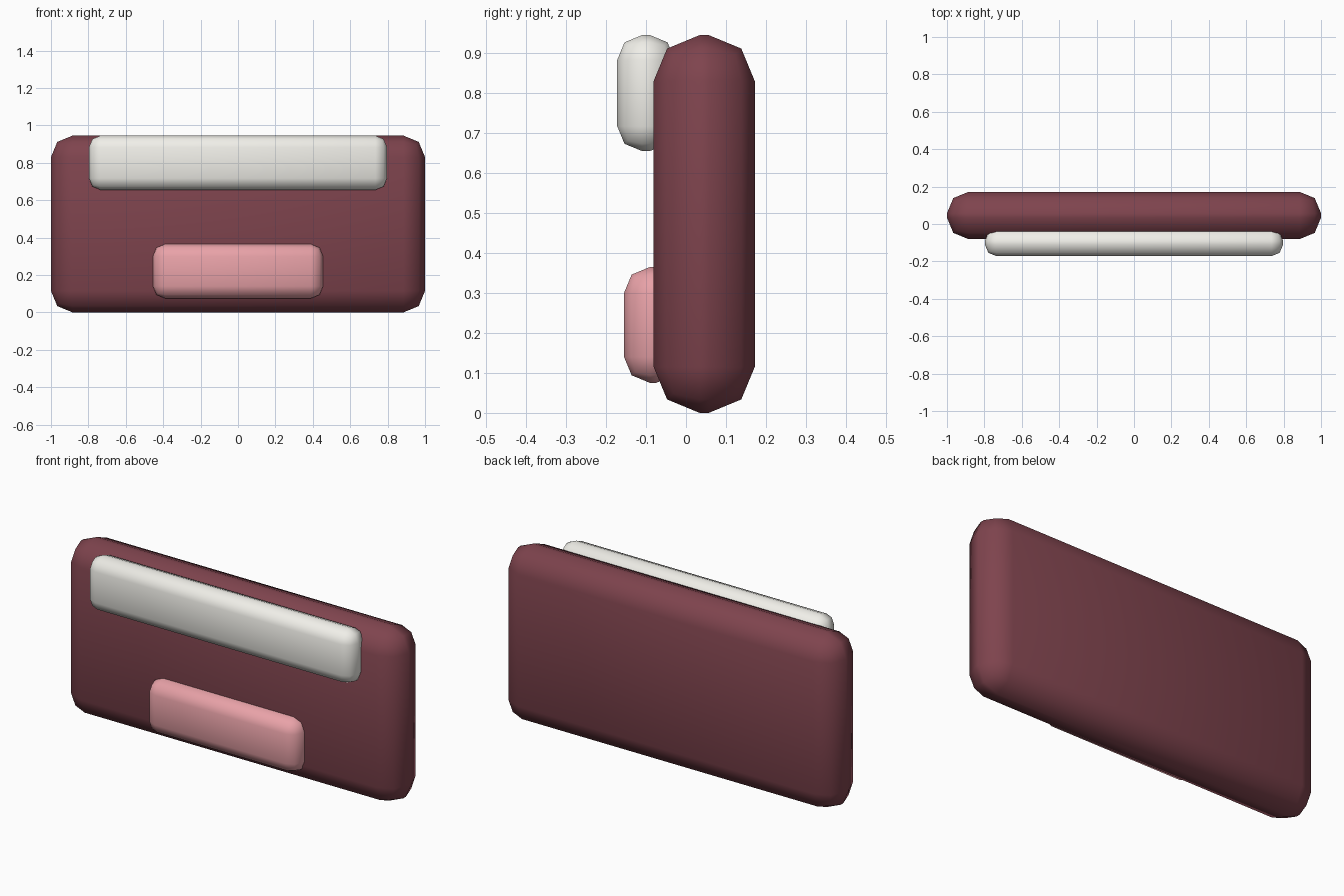
import bpy

if "Cube" in bpy.data.objects:
    bpy.data.objects.remove(bpy.data.objects["Cube"])


def rounded_block(name, x, y, z, bevel, color):
    """Box spanning the given (min, max) ranges with two-segment rounded edges."""
    bpy.ops.mesh.primitive_cube_add(size=1, location=[sum(r) / 2 for r in (x, y, z)])
    ob = bpy.context.object
    ob.name = name
    ob.scale = [r[1] - r[0] for r in (x, y, z)]
    bpy.ops.object.transform_apply(location=False, rotation=False, scale=True)
    mod = ob.modifiers.new("rounding", 'BEVEL')
    mod.width = bevel
    mod.segments = 2
    mod.limit_method = 'NONE'
    bpy.ops.object.shade_smooth()
    mat = bpy.data.materials.new(name + "_colour")
    mat.diffuse_color = (*color, 1)
    mat.use_nodes = True
    mat.node_tree.nodes["Principled BSDF"].inputs["Base Color"].default_value = mat.diffuse_color
    ob.data.materials.append(mat)
    return ob


# Dark mouth slab
rounded_block("mouth", (-1, 1), (-0.081, 0.172), (0, 0.945), 0.115, (0.21, 0.057, 0.075))
# Upper row of teeth, flush with the top of the mouth
rounded_block("upper_teeth", (-0.797, 0.797), (-0.172, -0.028), (0.655, 0.945), 0.062, (0.87, 0.86, 0.81))
# Tongue, half sunk into the lower mouth
rounded_block("tongue", (-0.455, 0.455), (-0.155, -0.01), (0.075, 0.365), 0.065, (0.81, 0.36, 0.39))
